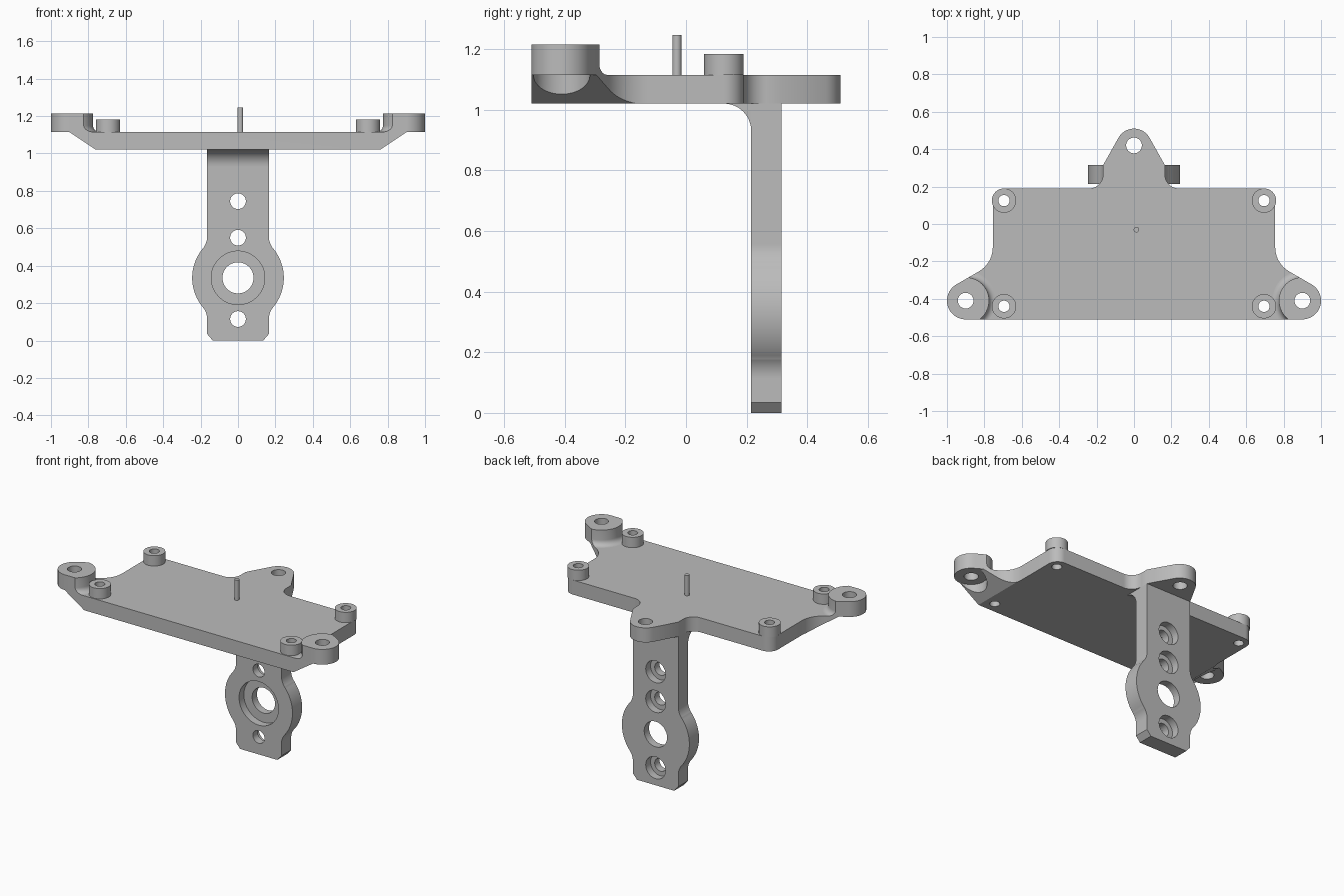
import bpy, bmesh
from math import sin, cos, radians

cube = bpy.data.objects.get("Cube")
if cube:
    bpy.data.objects.remove(cube)

grey = bpy.data.materials.new("light_grey")
grey.use_nodes = True
grey.diffuse_color = (0.5, 0.5, 0.5, 1)
grey.node_tree.nodes["Principled BSDF"].inputs["Base Color"].default_value = (0.5, 0.5, 0.5, 1)

PLATE_BOTTOM, PLATE_TOP, EAR_TOP, BOSS_TOP = 1.02, 1.115, 1.215, 1.183
STEM_FRONT, STEM_BACK, STEM_HALF = 0.215, 0.315, 0.165
EAR_X, EAR_Y = 0.9, -0.41


def arc(cx, cy, r, a0, a1, n=12):
    angles = [radians(a0 + (a1 - a0) * i / n) for i in range(n + 1)]
    return [(cx + r * cos(a), cy + r * sin(a)) for a in angles]


def circle(cx, cy, r, n=64):
    return arc(cx, cy, r, 0, 360, n)[:-1]


def mirrored(half):
    return half + [(-x, y) for x, y in reversed(half) if abs(x) > 1e-5]


def solid(name, loops):
    """Closed body skinned through equally sized loops of 3D points."""
    bm = bmesh.new()
    rings = [[bm.verts.new(p) for p in loop] for loop in loops]
    for a, b in zip(rings, rings[1:]):
        for i in range(len(a)):
            j = (i + 1) % len(a)
            bm.faces.new((a[i], a[j], b[j], b[i]))
    bm.faces.new(rings[0][::-1])
    bm.faces.new(rings[-1])
    bmesh.ops.recalc_face_normals(bm, faces=bm.faces[:])
    mesh = bpy.data.meshes.new(name)
    bm.to_mesh(mesh)
    bm.free()
    mesh.materials.append(grey)
    obj = bpy.data.objects.new(name, mesh)
    bpy.context.collection.objects.link(obj)
    return obj


def prism(name, outline, lo, hi, axis="z"):
    place = {"x": lambda u, v, w: (w, u, v),
             "y": lambda u, v, w: (u, w, v),
             "z": lambda u, v, w: (u, v, w)}[axis]
    return solid(name, [[place(u, v, w) for u, v in outline] for w in (lo, hi)])


def boolean(obj, tool, operation="DIFFERENCE"):
    mod = obj.modifiers.new("cut", "BOOLEAN")
    mod.operation, mod.solver, mod.object = operation, "EXACT", tool
    bpy.context.view_layer.objects.active = obj
    bpy.ops.object.modifier_apply(modifier=mod.name)
    bpy.data.objects.remove(tool)


def drill(obj, u, v, r, lo, hi, axis="z"):
    boolean(obj, prism("drill", circle(u, v, r), lo, hi, axis))


def finish(obj):
    bpy.ops.object.select_all(action="DESELECT")
    obj.select_set(True)
    bpy.context.view_layer.objects.active = obj
    bpy.ops.object.shade_smooth_by_angle(angle=radians(30))


# Plate outline: ear, wing fillet, back corner, tongue fillet, tongue tip
outline = mirrored(
    arc(EAR_X, EAR_Y, 0.1, -90, 60, 24)
    + arc(0.905, -0.124, 0.15, 240, 180)
    + arc(0.69, 0.125, 0.065, 0, 90)
    + arc(0.24, 0.265, 0.075, 270, 180)
    + [(STEM_HALF, STEM_BACK)]
    + arc(0, 0.415, 0.095, 29.3, 90))
boss_spots = [(s * 0.695, y) for s in (-1, 1) for y in (0.125, -0.44)]

# Plate with sloped wing undersides and round reliefs below the ears
plate = prism("base_plate", outline, PLATE_BOTTOM, PLATE_TOP)
for s in (-1, 1):
    wedge = [(s * x, z) for x, z in ((0.745, 1.01), (0.925, 1.13), (1.1, 1.13), (1.1, 1.01))]
    boolean(plate, prism("wedge", wedge, -0.6, 0, "y"))
    drill(plate, s * EAR_X, EAR_Y, 0.093, 1, 1.2)
for x, y in boss_spots:
    drill(plate, x, y, 0.03, 1, 1.2)
drill(plate, 0, 0.42, 0.042, 1, 1.2)
finish(plate)

# Raised mounting ears with a fillet running down to the plate
flare = [(0.125, 1.23)] + arc(0.16, 1.15, 0.035, 180, 270, 8) + [(0.16, 1.1)]
for s, side in ((1, "left"), (-1, "right")):
    ear = prism(side + "_ear", outline, PLATE_TOP, EAR_TOP)
    flared = solid("flared", [[(x, y, z) for x, y in circle(s * EAR_X, EAR_Y, r)]
                              for r, z in flare])
    boolean(ear, flared, "INTERSECT")
    drill(ear, s * EAR_X, EAR_Y, 0.042, 1, 1.3)
    finish(ear)

# Standoff bosses
for x, y in boss_spots:
    name = ("left" if x > 0 else "right") + ("_back" if y > 0 else "_front") + "_boss"
    boss = prism(name, circle(x, y, 0.065), PLATE_TOP, BOSS_TOP)
    drill(boss, x, y, 0.03, 1, 1.3)
    finish(boss)

# Thin pin
finish(prism("pin", circle(0.013, -0.03, 0.015, 32), PLATE_TOP, 1.247))

# Stem with a round hub
stem_outline = mirrored(
    [(0.135, 0), (STEM_HALF, 0.035)]
    + arc(0.265, 0.114, 0.1, 180, 140.2)
    + arc(0, 0.335, 0.245, -39.8, 39.8, 24)
    + arc(0.265, 0.556, 0.1, 219.8, 180)
    + [(STEM_HALF, PLATE_BOTTOM)])
stem = prism("stem", stem_outline, STEM_FRONT, STEM_BACK, "y")
drill(stem, 0, 0.335, 0.143, 0.1, 0.265, "y")
drill(stem, 0, 0.335, 0.083, 0.1, 0.4, "y")
for z in (0.115, 0.55, 0.745):
    drill(stem, 0, z, 0.072, 0.265, 0.4, "y")
    drill(stem, 0, z, 0.042, 0.1, 0.4, "y")
finish(stem)

# Concave gusset between stem and plate
gusset = [(STEM_FRONT, PLATE_BOTTOM)] + arc(0.125, 0.93, 0.09, 0, 90, 16)
finish(prism("stem_gusset", gusset, -STEM_HALF, STEM_HALF, "x"))
